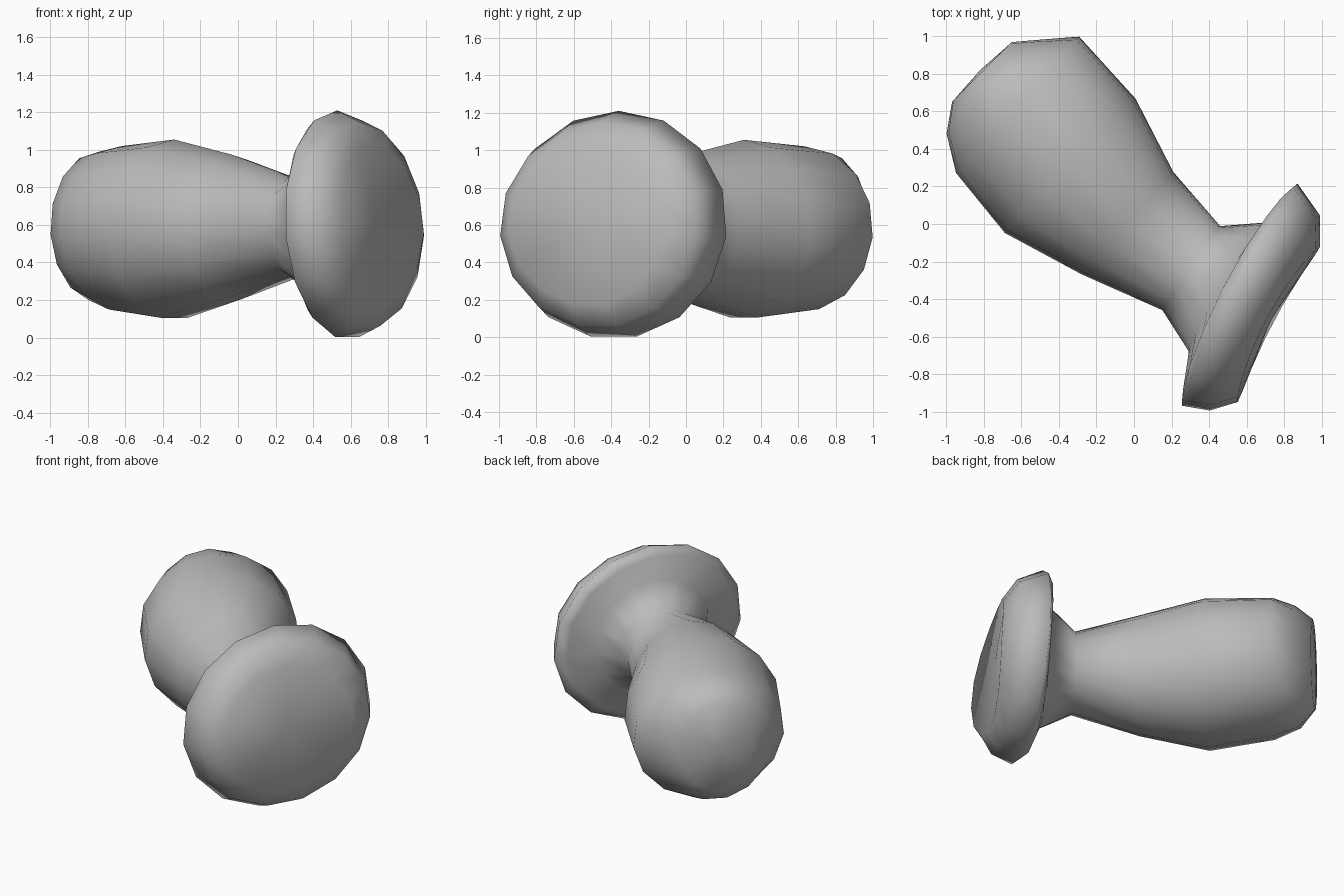
import bpy, bmesh, math
from mathutils import Vector

cube = bpy.data.objects.get("Cube")
if cube:
    bpy.data.objects.remove(cube)

grey = bpy.data.materials.new("plain grey")
grey.use_nodes = True
colour = (0.5, 0.5, 0.5, 1)
grey.diffuse_color = colour
grey.node_tree.nodes["Principled BSDF"].inputs["Base Color"].default_value = colour

SIDES = 15
# Cross-sections: left end, right end, half height, centre height,
# bend of top and bottom together, lean of top against bottom
rings = [
    ((-0.65, 0.97), (-0.97, 0.65), 0.31, 0.60, 0, 0),
    ((-0.48, 0.985), (-1.0, 0.48), 0.40, 0.59, 0, 0),
    ((-0.29, 1.0), (-0.95, 0.27), 0.44, 0.58, 0, 0),
    ((0.01, 0.67), (-0.69, -0.05), 0.48, 0.575, 0, 0),
    ((0.21, 0.28), (-0.28, -0.27), 0.39, 0.585, 0, 0),
    ((0.46, -0.01), (0.15, -0.46), 0.265, 0.585, 0, 0),
    ((0.70, 0.01), (0.29, -0.68), 0.40, 0.60, -0.02, -0.01),
    ((0.81, 0.16), (0.26, -0.91), 0.56, 0.60, -0.04, -0.03),
    ((0.87, 0.22), (0.25, -0.97), 0.61, 0.60, -0.005, -0.03),
    ((0.99, 0.05), (0.40, -0.995), 0.55, 0.60, -0.03, -0.03),
    ((0.99, -0.12), (0.55, -0.95), 0.43, 0.60, -0.05, -0.02),
]


def add_ring(bm, left, right, half_height, height, bend, lean):
    a, b = Vector((*left, height)), Vector((*right, height))
    middle, side = (a + b) / 2, (a - b) / 2
    normal = Vector((side.y, -side.x, 0)).normalized()
    verts = []
    for i in range(SIDES):
        t = math.tau * i / SIDES + math.pi / 2
        up = math.sin(t)
        offset = normal * (bend * up ** 2 + lean * up)
        verts.append(bm.verts.new(middle + side * math.cos(t) + offset
                                  + Vector((0, 0, half_height * up))))
    return verts


def close_end(bm, ring, tip):
    centre = bm.verts.new(tip)
    for i in range(SIDES):
        bm.faces.new((ring[i], ring[(i + 1) % SIDES], centre))


# Bulbous handle, narrow neck and wide dished cap as one skin
bm = bmesh.new()
loops = [add_ring(bm, *r) for r in rings]
for lower, upper in zip(loops, loops[1:]):
    for i in range(SIDES):
        j = (i + 1) % SIDES
        bm.faces.new((lower[i], lower[j], upper[j], upper[i]))
close_end(bm, loops[0], (-0.82, 0.82, 0.60))
close_end(bm, loops[-1], (0.73, -0.51, 0.60))
bmesh.ops.recalc_face_normals(bm, faces=bm.faces)
for face in bm.faces:
    face.smooth = True

mesh = bpy.data.meshes.new("knob")
bm.to_mesh(mesh)
bm.free()
mesh.materials.append(grey)
knob = bpy.data.objects.new("knob", mesh)
bpy.context.collection.objects.link(knob)
